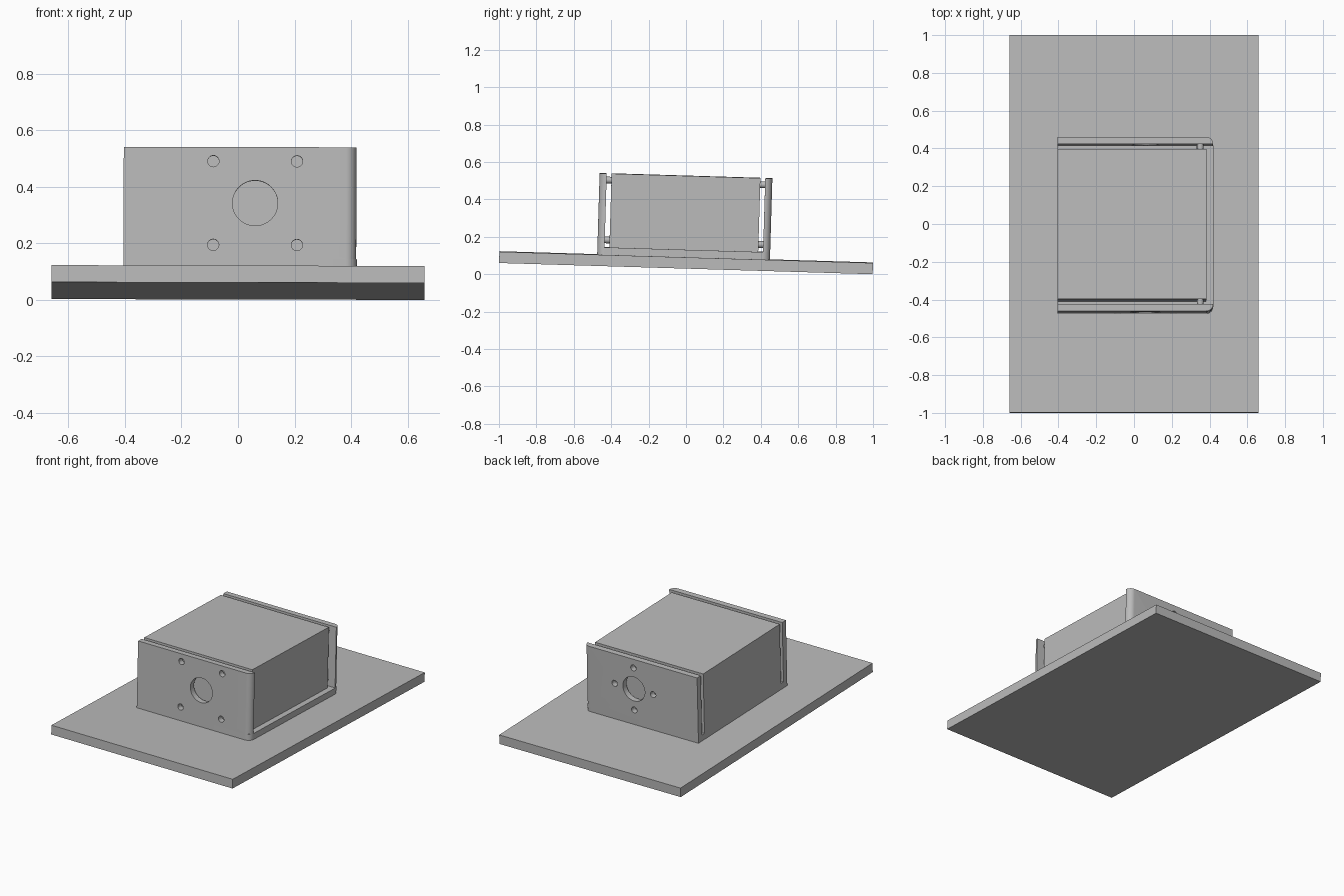
import bpy, bmesh, math
from mathutils import Matrix, Vector

cube = bpy.data.objects.get("Cube")
if cube:
    bpy.data.objects.remove(cube, do_unlink=True)

grey = bpy.data.materials.new("grey")
grey.use_nodes = True
grey.diffuse_color = (0.5, 0.5, 0.5, 1)
grey.node_tree.nodes["Principled BSDF"].inputs["Base Color"].default_value = (0.5, 0.5, 0.5, 1)

# The whole assembly leans slightly; local z = 0 is the top of the base board
TILT = (Matrix.Translation((0, 0.001, 0.0915))
        @ Matrix.Rotation(math.radians(0.13), 4, 'Y')
        @ Matrix.Rotation(math.radians(-1.72), 4, 'X'))
MID_Y = -0.014            # centre of the bracket
LEFT, RIGHT = -0.405, 0.418
OUTER, INNER, BOX = 0.462, 0.424, 0.398
TOP, FLOOR = 0.435, 0.04
HOLE_X, HOLE_Z = 0.06, 0.237


def add(name, bm):
    bmesh.ops.recalc_face_normals(bm, faces=bm.faces)
    mesh = bpy.data.meshes.new(name)
    bm.to_mesh(mesh)
    bm.free()
    ob = bpy.data.objects.new(name, mesh)
    bpy.context.collection.objects.link(ob)
    mesh.materials.append(grey)
    ob.matrix_world = TILT
    return ob


def prism(name, outline, z0, z1):
    bm = bmesh.new()
    face = bm.faces.new([bm.verts.new((x, y, z0)) for x, y in outline])
    out = bmesh.ops.extrude_face_region(bm, geom=[face])
    top = [v for v in out["geom"] if isinstance(v, bmesh.types.BMVert)]
    bmesh.ops.translate(bm, verts=top, vec=(0, 0, z1 - z0))
    return add(name, bm)


def rect(x0, x1, y0, y1):
    return [(x0, y0), (x1, y0), (x1, y1), (x0, y1)]


def corner(side, right, radius, steps=12):
    # Rounded outer corner, running from the long face to the end
    cx, cy = right - radius, OUTER - radius
    angles = [math.pi / 2 * (1 - i / steps) for i in range(steps + 1)]
    return [(cx + radius * math.cos(a), MID_Y + side * (cy + radius * math.sin(a)))
            for a in angles]


def cylinder(bm, x, y, z, radius, depth, segments=32):
    turn = Matrix.Translation((x, y, z)) @ Matrix.Rotation(math.pi / 2, 4, 'X')
    bmesh.ops.create_cone(bm, cap_ends=True, segments=segments, radius1=radius,
                          radius2=radius, depth=depth, matrix=turn)


def smooth(ob):
    bpy.ops.object.select_all(action='DESELECT')
    ob.select_set(True)
    bpy.context.view_layer.objects.active = ob
    bpy.ops.object.shade_smooth_by_angle(angle=math.radians(30))


# Base board, bracket floor and the enclosed box
prism("base_board", rect(-0.66, 0.66, -0.9991, 0.9991), -0.06, 0)
floor = ([(LEFT, MID_Y + OUTER)] + corner(1, RIGHT + 0.002, 0.04)
         + corner(-1, RIGHT + 0.002, 0.04)[::-1] + [(LEFT, MID_Y - OUTER)])
smooth(prism("bracket_floor", floor, 0, FLOOR))
prism("box", rect(LEFT, 0.382, MID_Y - BOX, MID_Y + BOX), FLOOR, TOP)

# Side plates: square screw pattern in front, diamond pattern behind
square = [(dx, dz) for dx in (-0.148, 0.148) for dz in (-0.148, 0.148)]
diamond = [(0.14, 0), (-0.14, 0), (0, 0.14), (0, -0.14)]
for name, side, pattern in (("front", -1, square), ("back", 1, diamond)):
    outline = ([(LEFT, MID_Y + side * INNER), (LEFT, MID_Y + side * OUTER)]
               + corner(side, RIGHT, OUTER - INNER))
    plate = prism(name + "_plate", outline, FLOOR, TOP)

    # Cut the large opening and the screw holes
    y = MID_Y + side * (OUTER + INNER) / 2
    bm = bmesh.new()
    cylinder(bm, HOLE_X, y, HOLE_Z, 0.08, 0.1, 48)
    for dx, dz in pattern:
        cylinder(bm, HOLE_X + dx, y, HOLE_Z + dz, 0.02, 0.1, 24)
    cutter = add(name + "_hole_cutter", bm)
    cutter.hide_render = True
    cut = plate.modifiers.new("holes", 'BOOLEAN')
    cut.operation = 'DIFFERENCE'
    cut.solver = 'EXACT'
    cut.object = cutter
    smooth(plate)
    bpy.ops.object.modifier_apply(modifier=cut.name)
    bpy.data.objects.remove(cutter, do_unlink=True)
    smooth(plate)

    # Small spacers between plate and box
    bm = bmesh.new()
    for z in (0.08, 0.4):
        cylinder(bm, 0.35, MID_Y + side * (BOX + INNER) / 2, z, 0.018, INNER - BOX, 20)
    smooth(add(name + "_spacers", bm))
